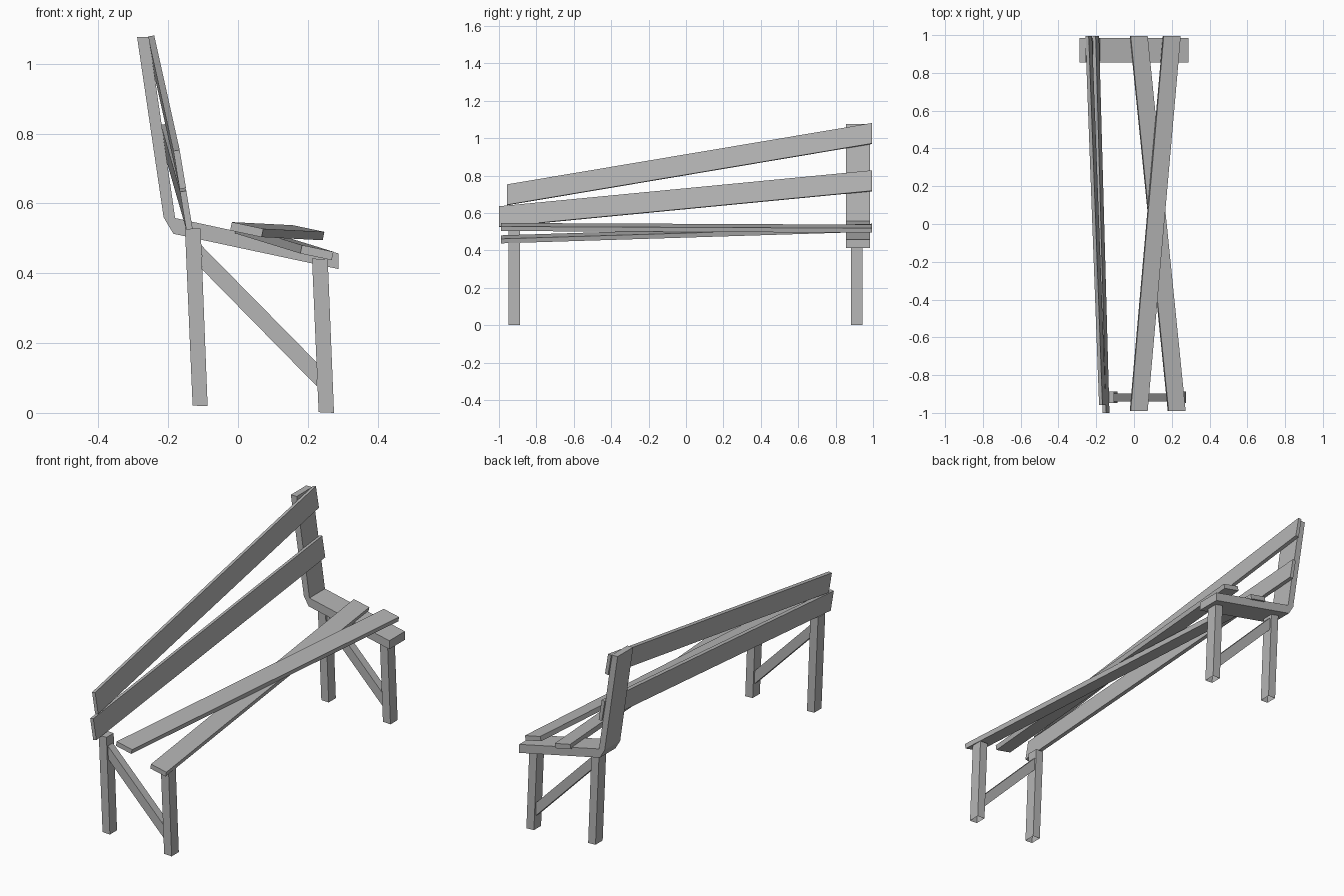
import bpy, bmesh
from mathutils import Vector

if "Cube" in bpy.data.objects:
    bpy.data.objects.remove(bpy.data.objects["Cube"])

# Weathered dark grey finish
grey = bpy.data.materials.new("dark_grey")
grey.diffuse_color = (0.46, 0.46, 0.46, 1)
grey.use_nodes = True
grey.node_tree.nodes["Principled BSDF"].inputs["Base Color"].default_value = grey.diffuse_color


def loft(name, a, b, open_side=None):
    """Solid between two matching polygon outlines."""
    bm = bmesh.new()
    va = [bm.verts.new(p) for p in a]
    vb = [bm.verts.new(p) for p in b]
    n = len(va)
    bm.faces.new(va)
    bm.faces.new(vb[::-1])
    for i in range(n):
        j = (i + 1) % n
        if i != open_side:
            bm.faces.new((va[i], vb[i], vb[j], va[j]))
    bmesh.ops.recalc_face_normals(bm, faces=bm.faces)
    me = bpy.data.meshes.new(name)
    bm.to_mesh(me)
    bm.free()
    me.materials.append(grey)
    ob = bpy.data.objects.new(name, me)
    bpy.context.collection.objects.link(ob)
    return ob


def extrude_y(name, profile, y0, y1, open_side=None):
    """Extrude an (x, z) profile along y."""
    return loft(name, [(x, y0, z) for x, z in profile],
                [(x, y1, z) for x, z in profile], open_side)


def plank(name, start, end, width, thick):
    """Plank between two centre points; width and thick are (x, z) edges."""
    w = Vector((width[0], 0, width[1])) / 2
    t = Vector((thick[0], 0, thick[1])) / 2
    ends = [[Vector(c) + s * w + u * t
             for s, u in ((-1, -1), (1, -1), (1, 1), (-1, 1))]
            for c in (start, end)]
    return loft(name, *ends)


# Legs (open underneath) and diagonal braces at both ends
front_leg = [(0.231, 0.002), (0.275, 0), (0.257, 0.44), (0.212, 0.442)]
back_leg = [(-0.130, 0.021), (-0.087, 0.019), (-0.107, 0.528), (-0.152, 0.53)]
brace = [(-0.105, 0.48), (0.226, 0.144), (0.226, 0.076), (-0.102, 0.41)]
for side, yc in (("left", -0.918), ("right", 0.913)):
    extrude_y("front_leg_" + side, front_leg, yc - 0.03, yc + 0.03, 0)
    extrude_y("back_leg_" + side, back_leg, yc - 0.03, yc + 0.03, 0)
    extrude_y("brace_" + side, brace, yc - 0.021, yc + 0.021)

# Bent support: seat bearer and back post in one piece
extrude_y("back_and_seat_support",
          [(-0.289, 1.076), (-0.255, 1.076), (-0.18, 0.558), (0.288, 0.457),
           (0.288, 0.412), (-0.185, 0.513), (-0.213, 0.56)], 0.855, 0.985)

# Crossed seat slats
seat_w, seat_t = (0.09, -0.019), (0.005, 0.024)
plank("seat_slat_upper", (0.025, -0.99, 0.525), (0.2, 0.995, 0.516),
      seat_w, seat_t)
plank("seat_slat_lower", (0.226, -0.99, 0.459), (0.025, 0.995, 0.521),
      seat_w, seat_t)

# Fallen, slanting backrest slats
back_w, back_t = (-0.018, 0.109), (0.018, 0.003)
plank("back_slat_upper", (-0.167, -0.957, 0.697), (-0.24, 0.995, 1.025),
      back_w, back_t)
plank("back_slat_lower", (-0.148, -1.0, 0.580), (-0.203, 0.995, 0.772),
      back_w, back_t)
